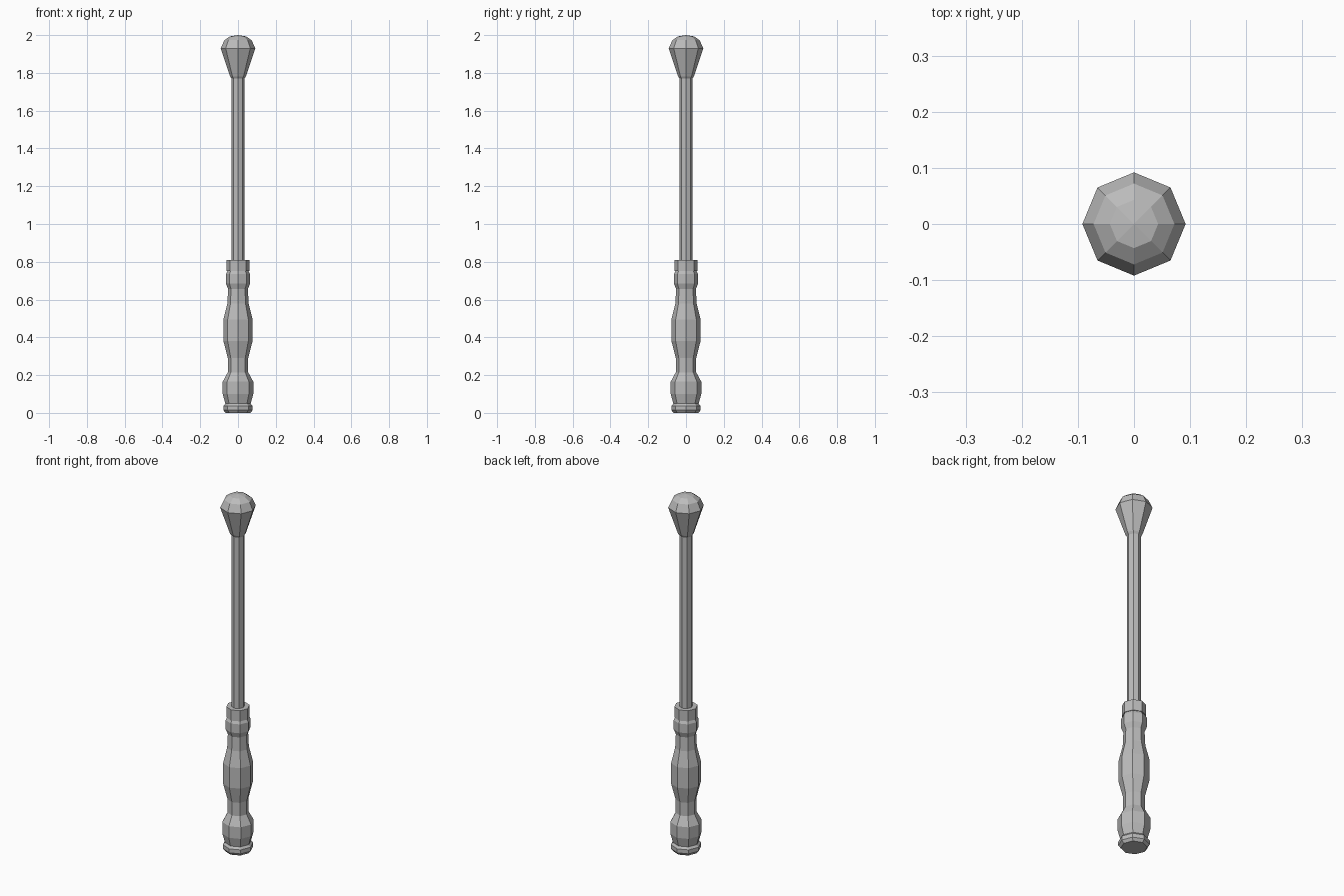
import bpy
import bmesh
from math import cos, sin, pi

SIDES = 8

cube = bpy.data.objects.get("Cube")
if cube:
    bpy.data.objects.remove(cube, do_unlink=True)

grey = bpy.data.materials.new("plain grey")
grey.use_nodes = True
grey.diffuse_color = (0.5, 0.5, 0.5, 1)
grey.node_tree.nodes["Principled BSDF"].inputs["Base Color"].default_value = (0.5, 0.5, 0.5, 1)


def lathe(name, profile):
    """Turn (radius, height) points into a closed eight-sided solid."""
    bm = bmesh.new()
    rings = []
    for r, z in profile:
        if r == 0:
            rings.append([bm.verts.new((0, 0, z))] * SIDES)
        else:
            rings.append([bm.verts.new((r * cos(2 * pi * i / SIDES), r * sin(2 * pi * i / SIDES), z))
                          for i in range(SIDES)])
    for low, high in zip(rings, rings[1:]):
        for i in range(SIDES):
            j = (i + 1) % SIDES
            corners = list(dict.fromkeys((low[i], low[j], high[j], high[i])))
            bm.faces.new(corners)
    for ring in (rings[0], rings[-1]):
        if ring[0] is not ring[1]:
            bm.faces.new(ring)
    bmesh.ops.recalc_face_normals(bm, faces=bm.faces)
    mesh = bpy.data.meshes.new(name)
    bm.to_mesh(mesh)
    bm.free()
    mesh.materials.append(grey)
    obj = bpy.data.objects.new(name, mesh)
    bpy.context.collection.objects.link(obj)
    return obj


# Base cap
lathe("pommel", [(0.066, 0), (0.078, 0.015), (0.078, 0.037), (0.066, 0.05)])

# Turned grip with two swellings
lathe("grip", [(0.066, 0.045), (0.081, 0.10), (0.081, 0.165), (0.054, 0.215), (0.054, 0.29),
               (0.077, 0.38), (0.077, 0.495), (0.056, 0.58), (0.052, 0.67)])

# Rings at the top of the grip
lathe("grip_ring", [(0.052, 0.655), (0.064, 0.685), (0.064, 0.735), (0.056, 0.75)])
lathe("collar", [(0.06, 0.75), (0.06, 0.81)])

# Long rod
lathe("shaft", [(0.034, 0.78), (0.034, 1.79)])

# Tapered head with a domed top
lathe("head", [(0.034, 1.77), (0.042, 1.782), (0.092, 1.93), (0.072, 1.973),
               (0.043, 1.993), (0, 2.0)])
